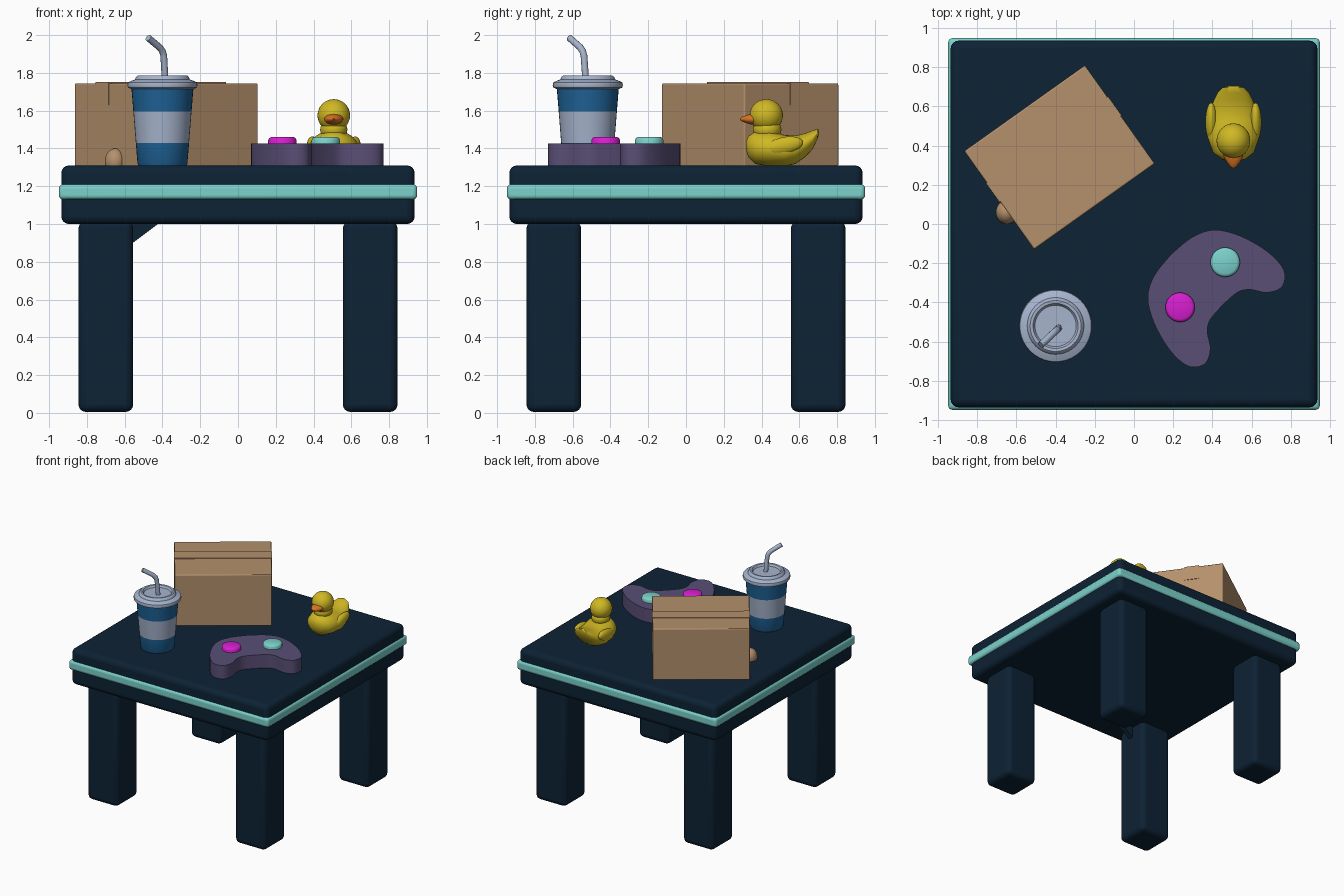
import bpy, bmesh, math
from mathutils import Matrix, Vector

if "Cube" in bpy.data.objects:
    bpy.data.objects.remove(bpy.data.objects["Cube"], do_unlink=True)


def material(name, rgb):
    m = bpy.data.materials.new(name)
    m.use_nodes = True
    m.diffuse_color = (*rgb, 1)
    m.node_tree.nodes["Principled BSDF"].inputs["Base Color"].default_value = (*rgb, 1)
    return m


NAVY = material("navy", (0.004, 0.016, 0.035))
AQUA = material("aqua", (0.20, 0.64, 0.60))
CARD = material("cardboard", (0.46, 0.28, 0.15))
PURPLE = material("purple", (0.10, 0.077, 0.18))
PINK = material("magenta", (0.69, 0.013, 0.64))
YELLOW = material("yellow", (0.63, 0.48, 0.017))
ORANGE = material("orange", (0.68, 0.17, 0.017))
BLUE = material("blue", (0.013, 0.122, 0.305))
PALE = material("pale grey", (0.38, 0.456, 0.61))
TOP = 1.31  # table surface height


def finish(name, bm, *mats, bevel=0, angle=40):
    """Turn a bmesh into a smooth-shaded object, with an optional bevel."""
    bmesh.ops.recalc_face_normals(bm, faces=bm.faces)
    me = bpy.data.meshes.new(name)
    bm.to_mesh(me)
    bm.free()
    ob = bpy.data.objects.new(name, me)
    bpy.context.collection.objects.link(ob)
    for m in mats:
        me.materials.append(m)
    if bevel:
        b = ob.modifiers.new("rounded edges", "BEVEL")
        b.width, b.segments, b.limit_method = bevel, 4, "ANGLE"
        b.angle_limit = math.radians(40)
    bpy.ops.object.select_all(action="DESELECT")
    ob.select_set(True)
    bpy.context.view_layer.objects.active = ob
    bpy.ops.object.shade_smooth_by_angle(angle=math.radians(angle))
    return ob


def box(name, center, size, mat, bevel=0.0, turn=0):
    bm = bmesh.new()
    bmesh.ops.create_cube(bm, size=1, matrix=Matrix.LocRotScale(
        Vector(center), Matrix.Rotation(turn, 3, "Z"), Vector(size)))
    return finish(name, bm, mat, bevel=bevel)


def ellipsoid(name, center, radii, mat, rot=None):
    bm = bmesh.new()
    bmesh.ops.create_uvsphere(bm, u_segments=32, v_segments=18, radius=1,
                              matrix=Matrix.LocRotScale(Vector(center), rot, Vector(radii)))
    return finish(name, bm, mat)


def loft(name, rings, *mats, rule=None):
    """Skin a list of rings with equal point counts and cap both ends."""
    bm = bmesh.new()
    loops = [[bm.verts.new(p) for p in ring] for ring in rings]
    n = len(loops[0])
    for a, b in zip(loops, loops[1:]):
        for i in range(n):
            bm.faces.new((a[i], a[(i + 1) % n], b[(i + 1) % n], b[i]))
    bm.faces.new(loops[0])
    bm.faces.new(loops[-1])
    if rule:
        for f in bm.faces:
            f.material_index = rule(f.calc_center_median())
    return finish(name, bm, *mats)


def circle(n=40):
    return [(math.cos(2 * math.pi * i / n), math.sin(2 * math.pi * i / n)) for i in range(n)]


def lathe(name, x, y, profile, *mats, rule=None):
    rings = [[(x + r * c, y + r * s, z) for c, s in circle()] for r, z in profile]
    return loft(name, rings, *mats, rule=rule)


# Table: slab, trim band and four legs
box("table_top", (0, 0, 1.155), (1.87, 1.87, 0.31), NAVY, 0.04)
box("table_trim", (0, 0, 1.17), (1.896, 1.896, 0.08), AQUA, 0.022)
for sx, side in ((-1, "right"), (1, "left")):
    for sy, end in ((-1, "front"), (1, "back")):
        box(f"{end}_{side}_leg", (0.7 * sx, 0.7 * sy, 0.51), (0.29, 0.29, 1.01), NAVY, 0.04)

# Small corner brace on one leg
brace = [(-0.57, 0.89), (-0.57, 1.01), (-0.41, 1.01)]
loft("leg_brace", [[(x, y, z) for x, z in brace] for y in (-0.72, -0.68)], NAVY)

# Cardboard box with tape running over the top and down the ends
TURN = math.radians(35.4)
MID = Vector((-0.38, 0.34, 0))


def on_box(u, v, z):
    return MID + Matrix.Rotation(TURN, 3, "Z") @ Vector((u, v, z))


box("cardboard_box", on_box(0, 0, 1.525), (0.755, 0.615, 0.44), CARD, 0.008, TURN)
box("box_tape", on_box(0, 0.05, 1.745), (0.76, 0.12, 0.012), CARD, 0, TURN)
for s, side in ((-1, "right"), (1, "left")):
    box(f"box_tape_end_{side}", on_box(0.378 * s, 0.05, 1.69), (0.008, 0.12, 0.12), CARD, 0, TURN)
ellipsoid("box_loose_flap", (-0.65, 0.06, 1.33), (0.055, 0.06, 0.07), CARD)

# Drink cup: banded body, lid and bent straw
CX, CY = -0.40, -0.52
lathe("cup", CX, CY, [(0.125, TOP - 0.005), (0.132, 1.32), (0.141, 1.43), (0.154, 1.595), (0.165, 1.73)],
      BLUE, PALE, rule=lambda c: int(1.43 < c.z < 1.595))
lathe("cup_lid", CX, CY, [(0.165, 1.715), (0.182, 1.722), (0.186, 1.735), (0.182, 1.75), (0.16, 1.76),
                          (0.145, 1.765), (0.14, 1.778), (0.13, 1.786), (0.115, 1.784), (0.105, 1.768),
                          (0.01, 1.766)], PALE)
straw = bpy.data.curves.new("straw", "CURVE")
straw.dimensions = "3D"
straw.bevel_depth, straw.bevel_resolution, straw.use_fill_caps = 0.018, 4, True
path = [(-0.385, -0.53, 1.75), (-0.393, -0.54, 1.89), (-0.40, -0.547, 1.915),
        (-0.415, -0.56, 1.935), (-0.475, -0.617, 1.985)]
line = straw.splines.new("POLY")
line.points.add(len(path) - 1)
for p, co in zip(line.points, path):
    p.co = (*co, 1)
straw.materials.append(PALE)
bpy.context.collection.objects.link(bpy.data.objects.new("straw", straw))

# Game controller: smooth outline mirrored across its diagonal axis
half = [(0.20, -0.145), (0.30, -0.065), (0.41, -0.03), (0.54, -0.06), (0.68, -0.14), (0.765, -0.235),
        (0.755, -0.32), (0.68, -0.35), (0.595, -0.335), (0.535, -0.345), (0.48, -0.388)]
AXIS = 0.04


def mirror(p):
    return (AXIS - p[1], AXIS - p[0])


ctrl = [Vector(p) for p in half + [mirror(p) for p in reversed(half)]]
outline = []
for i in range(len(ctrl)):
    a, b, c, d = (ctrl[(i + k) % len(ctrl)] for k in (-1, 0, 1, 2))
    for t in (0, 0.25, 0.5, 0.75):
        outline.append(0.5 * (2 * b + (c - a) * t + (2 * a - 5 * b + 4 * c - d) * t ** 2
                              + (3 * b - a - 3 * c + d) * t ** 3))
pad = loft("controller", [[(p.x, p.y, z) for p in outline] for z in (TOP - 0.005, 1.425)], PURPLE)
b = pad.modifiers.new("rounded edges", "BEVEL")
b.width, b.segments, b.limit_method, b.angle_limit = 0.025, 4, "ANGLE", math.radians(60)
pad.modifiers.move(len(pad.modifiers) - 1, 0)

# Two round thumb buttons
button = (0.465, -0.195)
for name, (x, y), mat in (("aqua_button", button, AQUA), ("magenta_button", mirror(button), PINK)):
    lathe(name, x, y, [(0.075, 1.41), (0.075, 1.445), (0.07, 1.455), (0.06, 1.46)], mat)

# Rubber duck: body stations are y, centre height, half width, half height
DX = 0.507
stations = [(0.318, 1.415, 0.02, 0.02), (0.33, 1.41, 0.06, 0.055), (0.365, 1.403, 0.105, 0.085),
            (0.44, 1.40, 0.132, 0.095), (0.52, 1.388, 0.135, 0.083), (0.58, 1.393, 0.122, 0.075),
            (0.63, 1.417, 0.10, 0.063), (0.67, 1.445, 0.08, 0.05), (0.695, 1.475, 0.055, 0.028),
            (0.705, 1.49, 0.02, 0.01)]
loft("duck_body", [[(DX + w * c, y, z + h * s) for c, s in circle(32)] for y, z, w, h in stations], YELLOW)
ellipsoid("duck_neck", (DX, 0.43, 1.50), (0.072, 0.075, 0.06), YELLOW)
ellipsoid("duck_head", (DX, 0.425, 1.575), (0.086, 0.088, 0.086), YELLOW)
for s, side in ((-1, "right"), (1, "left")):
    ellipsoid(f"duck_wing_{side}", (DX + 0.113 * s, 0.52, 1.415), (0.03, 0.10, 0.045), YELLOW,
              Matrix.Rotation(0.2, 3, "X"))
bill = [(0.375, 1.0), (0.345, 0.95), (0.315, 0.65), (0.295, 0.35), (0.285, 0.1)]
loft("duck_bill", [[(DX + 0.052 * k * c, y, 1.555 + 0.03 * k * s) for c, s in circle(20)] for y, k in bill],
     ORANGE)
